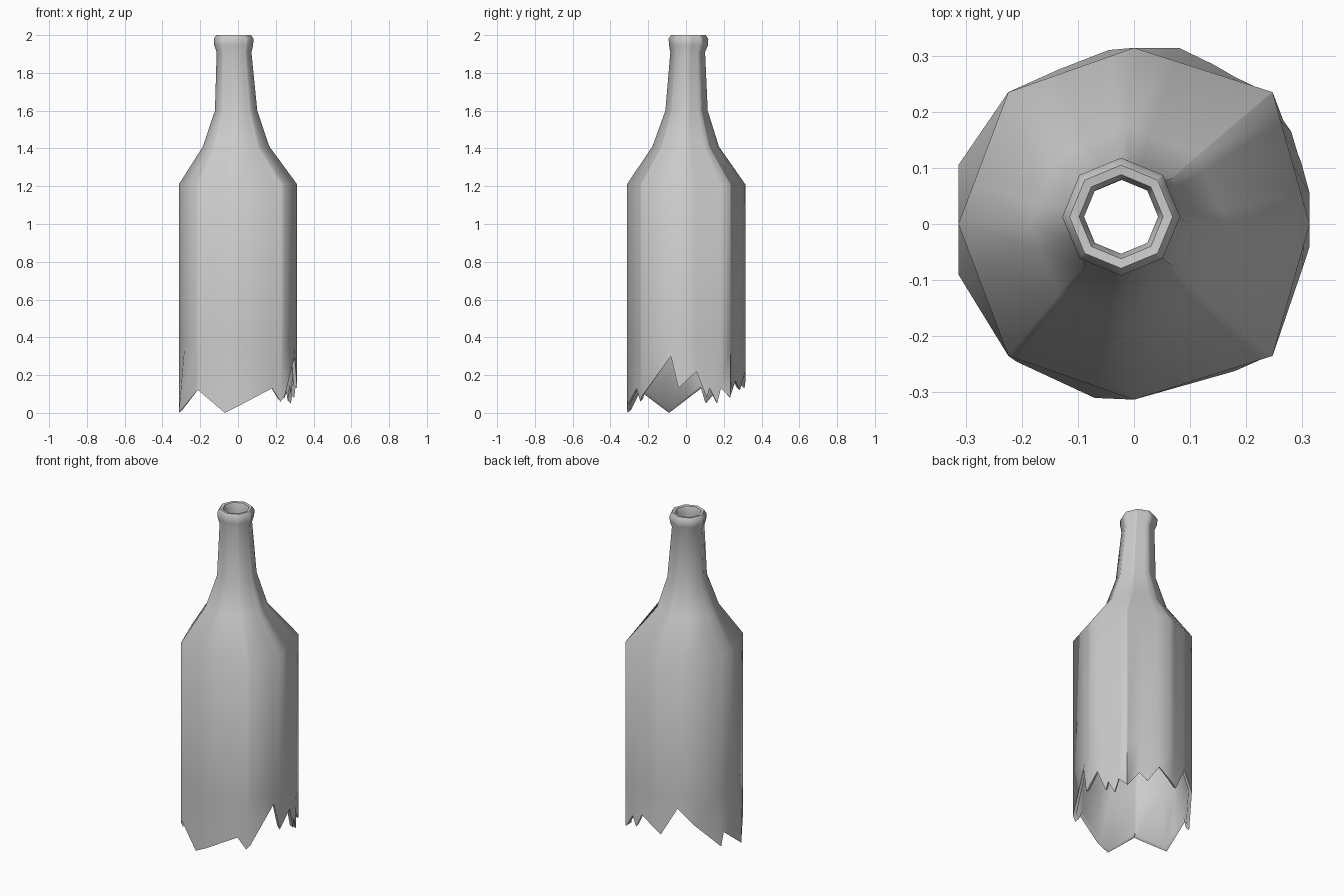
import bpy, bmesh, math
from mathutils import Vector

if "Cube" in bpy.data.objects:
    bpy.data.objects.remove(bpy.data.objects["Cube"])

# Octagonal body outline (corner points, counter-clockwise)
BODY = [Vector(p) for p in [(.313, 0), (.247, .235), (0, .314), (-.224, .235),
                            (-.313, 0), (-.224, -.235), (0, -.313), (.247, -.235)]]

# Broken edge: x, y, z around the base
JAG = [(.313, .055, .22), (.298, .11, .08), (.292, .125, .13), (.28, .165, .05),
       (.266, .185, .13), (.242, .232, .08), (.18, .262, .17), (.14, .285, .12),
       (.08, .314, .22), (-.045, .31, .13), (-.135, .275, .3), (-.313, .105, .05),
       (-.313, .08, .13), (-.313, -.09, 0), (-.21, -.245, .12), (-.07, -.31, 0),
       (.18, -.262, .13), (.225, -.242, .06), (.3, -.08, .3), (.313, -.04, .13)]


def angle(p):
    return math.atan2(p[1], p[0]) % (2 * math.pi)


def edge_position(a):
    """Side number and fraction along that side hit by a ray at angle a."""
    d = Vector((math.cos(a), math.sin(a)))
    for k in range(8):
        lo, hi = angle(BODY[k]), angle(BODY[(k + 1) % 8]) or 2 * math.pi
        if lo - 1e-6 <= a < hi - 1e-6:
            p, e = BODY[k], BODY[(k + 1) % 8] - BODY[k]
            return k, max(0, -p.cross(d) / e.cross(d))
    return 0, 0.0


def jag_height(a):
    pts = sorted((angle(p), p[2]) for p in JAG)
    pts = [(pts[-1][0] - 2 * math.pi, pts[-1][1])] + pts + [(pts[0][0] + 2 * math.pi, pts[0][1])]
    for (a0, z0), (a1, z1) in zip(pts, pts[1:]):
        if a0 <= a <= a1:
            return z0 + (z1 - z0) * (a - a0) / (a1 - a0)


# Columns of the wall: octagon corners plus every break point
columns = [(angle(p), p[0], p[1], p[2]) for p in JAG]
columns += [(angle(c), c.x, c.y, jag_height(angle(c))) for c in BODY]
columns.sort()
sides = [edge_position(c[0]) for c in columns]


def ring(corners, z):
    return [(*corners[k].lerp(corners[(k + 1) % 8], f), z) for k, f in sides]


def octagon(cx, cy, r):
    return [Vector((cx + r * math.cos(i * math.pi / 4), cy + r * math.sin(i * math.pi / 4)))
            for i in range(8)]


INNER = [c * .935 for c in BODY]
rings = [[(x, y, z) for _, x, y, z in columns], ring(BODY, .36), ring(BODY, 1.21)]
# Shoulder, neck, lip, then back down the inside: z, centre x, centre y, radius
for z, cx, cy, r in [(1.41, -.01, -.002, .176), (1.6, -.01, .003, .112),
                     (1.91, -.021, .009, .092), (1.945, -.023, .013, .103),
                     (1.98, -.023, .013, .105), (2.0, -.023, .013, .092),
                     (1.998, -.023, .013, .075), (1.97, -.023, .013, .066),
                     (1.91, -.021, .009, .07), (1.6, -.01, .003, .092), (1.41, -.01, -.002, .155)]:
    rings.append(ring(octagon(cx, cy, r), z))
rings += [ring(INNER, 1.2), ring(INNER, .36),
          [(x * .94, y * .94, z + .015) for _, x, y, z in columns]]

# Skin all rings into one closed glass wall
bm = bmesh.new()
loops = [[bm.verts.new(p) for p in r] for r in rings]
n = len(columns)
for a, b in zip(loops, loops[1:] + loops[:1]):
    for i in range(n):
        j = (i + 1) % n
        bm.faces.new((a[i], a[j], b[j], b[i]))
bmesh.ops.recalc_face_normals(bm, faces=bm.faces)
mesh = bpy.data.meshes.new("broken_bottle")
bm.to_mesh(mesh)
bm.free()
bottle = bpy.data.objects.new("broken_bottle", mesh)
bpy.context.collection.objects.link(bottle)
bpy.context.view_layer.objects.active = bottle
bottle.select_set(True)
bpy.ops.object.shade_smooth_by_angle(angle=math.radians(60))
